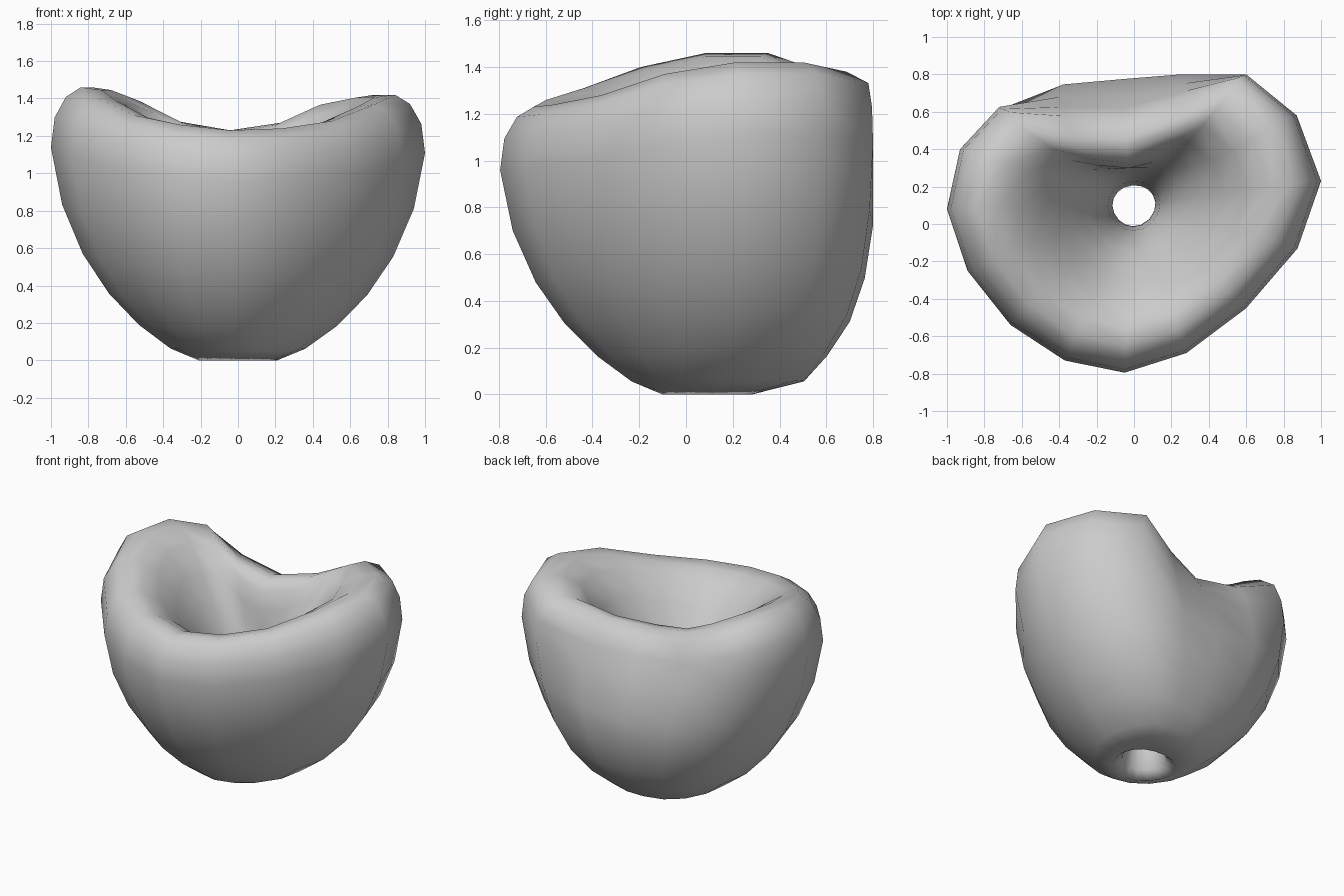
import bpy
import bmesh
from mathutils import Vector

cube = bpy.data.objects.get("Cube")
if cube:
    bpy.data.objects.remove(cube, do_unlink=True)

grey = bpy.data.materials.new("plain_grey")
grey.use_nodes = True
colour = (0.6, 0.6, 0.6, 1)
grey.diffuse_color = colour
grey.node_tree.nodes["Principled BSDF"].inputs["Base Color"].default_value = colour

# Widest outline: x, y, rim height, and how far the rim is pulled in (back groove)
outline = [
    (1, .23, 1.42, 0), (.875, -.13, 1.37, 0), (.6, -.45, 1.28, 0),
    (.28, -.69, 1.24, 0), (-.05, -.795, 1.23, 0), (-.37, -.73, 1.26, 0),
    (-.66, -.54, 1.31, 0), (-.89, -.25, 1.4, 0), (-1, .08, 1.46, 0),
    (-.93, .4, 1.46, 0), (-.72, .64, 1.4, .03), (-.4, .76, 1.28, .18),
    (-.05, .79, 1.23, .23), (.27, .815, 1.27, .14), (.6, .8, 1.38, 0),
    (.87, .58, 1.42, 0),
]
# Cross-section as (spread, height): up the outside, over the rim, down the hole
outer = [(.21, 0), (.36, .045), (.53, .13), (.69, .245), (.83, .39), (.94, .57),
         (1, .78), (.98, .89), (.92, .965)]
inner = [(.84, 1), (.73, .99), (.61, .94), (.48, .84), (.36, .74), (.26, .64),
         (.19, .53), (.14, .38), (.115, .2), (.15, .04)]
centre = Vector((0, .1))
hole_height = 1.25


def ring_point(column, spread, height, outside):
    """Scale an outline point inward, becoming round towards the hole."""
    x, y, rim, groove = column
    arm = Vector((x, y)) - centre
    weight = min(1, spread * 2)
    arm = arm.normalized().lerp(arm, weight)
    fuller = outside and arm.y > 0 and spread > .3
    depth = spread * (1.7 - .7 * spread) if fuller else spread
    pull = groove * max(0, (height - .6) / .4)
    top = hole_height + (rim - hole_height) * weight
    return (centre.x + arm.x * spread, centre.y + arm.y * depth - pull, height * top)


# Bowl body: closed rings joined into one continuous skin
bm = bmesh.new()
rings = []
for profile, outside in ((outer, True), (inner, False)):
    for spread, height in profile:
        rings.append([bm.verts.new(ring_point(c, spread, height, outside))
                      for c in outline])
count = len(outline)
for i, ring in enumerate(rings):
    above = rings[(i + 1) % len(rings)]
    for j in range(count):
        k = (j + 1) % count
        bm.faces.new((ring[j], ring[k], above[k], above[j])).smooth = True
bmesh.ops.recalc_face_normals(bm, faces=bm.faces)

mesh = bpy.data.meshes.new("bowl_body")
bm.to_mesh(mesh)
bm.free()
mesh.materials.append(grey)
bowl = bpy.data.objects.new("bowl_body", mesh)
bpy.context.collection.objects.link(bowl)
